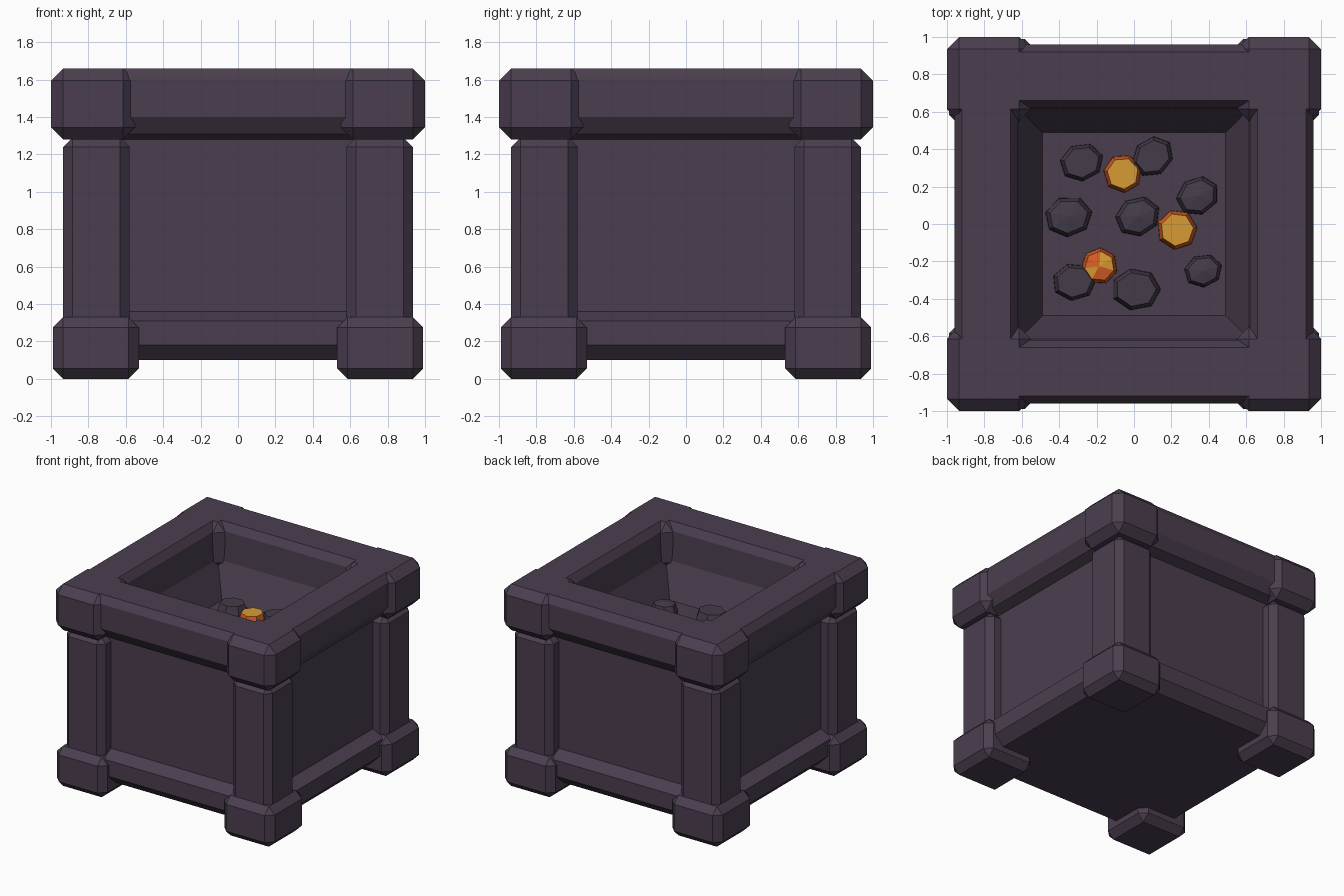
import bpy, bmesh, math

old = bpy.data.objects.get("Cube")
if old:
    bpy.data.objects.remove(old)


def material(name, rgb):
    m = bpy.data.materials.new(name)
    m.use_nodes = True
    m.diffuse_color = (*rgb, 1)
    node = next(n for n in m.node_tree.nodes if n.type == 'BSDF_PRINCIPLED')
    node.inputs["Base Color"].default_value = (*rgb, 1)
    return m


stone = material("dark purple stone", (0.070, 0.048, 0.078))
charcoal = material("charcoal", (0.060, 0.046, 0.068))
ember_red = material("ember red orange", (0.68, 0.115, 0.02))
ember_gold = material("ember gold", (0.68, 0.33, 0.035))


def make_object(name, bm, *mats):
    bmesh.ops.recalc_face_normals(bm, faces=bm.faces)
    mesh = bpy.data.meshes.new(name)
    bm.to_mesh(mesh)
    bm.free()
    for m in mats:
        mesh.materials.append(m)
    obj = bpy.data.objects.new(name, mesh)
    bpy.context.collection.objects.link(obj)
    return obj


def ring_solid(profile, sides, turn=0.0, apex=None):
    """Stack polygon rings of (radius, z), closed at both ends, optionally peaked."""
    bm = bmesh.new()
    rings = []
    for r, z in profile:
        angles = [turn + math.tau * i / sides for i in range(sides)]
        rings.append([bm.verts.new((r * math.cos(a), r * math.sin(a), z)) for a in angles])
    for a, b in zip(rings, rings[1:]):
        for i in range(sides):
            j = (i + 1) % sides
            bm.faces.new((a[i], a[j], b[j], b[i]))
    bm.faces.new(rings[0])
    if apex is None:
        bm.faces.new(rings[-1])
    else:
        tip = bm.verts.new((0, 0, apex))
        for i in range(sides):
            bm.faces.new((rings[-1][i], rings[-1][(i + 1) % sides], tip))
    return bm


# Square vessel: underside, base rail, panels, top rail, inner walls and floor
profile = [(0.84, 0.10), (0.92, 0.18), (0.92, 0.31), (0.82, 0.36),
           (0.82, 1.28), (0.90, 1.31), (0.96, 1.40), (0.96, 1.60), (0.92, 1.66),
           (0.66, 1.66), (0.62, 1.60), (0.61, 1.36), (0.49, 1.10)]
profile = [(h * math.sqrt(2), z) for h, z in profile]
make_object("vessel_body", ring_solid(profile, 4, math.pi / 4), stone)


# Chamfered blocks at the four corners
def corner_block(name, sx, sy, inner, outer, low, high, chamfer):
    bm = bmesh.new()
    bmesh.ops.create_cube(bm, size=1)
    mid, width = (inner + outer) / 2, outer - inner
    for v in bm.verts:
        v.co.x = sx * mid + v.co.x * width
        v.co.y = sy * mid + v.co.y * width
        v.co.z = (low + high) / 2 + v.co.z * (high - low)
    obj = make_object(name, bm, stone)
    bevel = obj.modifiers.new("chamfer", 'BEVEL')
    bevel.width = chamfer
    bevel.segments = 1


for sx, side in ((1, "left"), (-1, "right")):
    for sy, end in ((-1, "front"), (1, "back")):
        where = f"{end}_{side}"
        corner_block("foot_" + where, sx, sy, 0.53, 0.99, 0.0, 0.33, 0.055)
        corner_block("column_" + where, sx, sy, 0.58, 0.935, 0.25, 1.29, 0.05)
        corner_block("cap_" + where, sx, sy, 0.55, 1.0, 1.28, 1.66, 0.065)


# Seven-sided lumps resting on the floor
def lump(name, x, y, r, turn, peaked, stretch, mats):
    bm = ring_solid([(r, 1.08), (r * 0.97, 1.14), (r * 0.80, 1.20)], 7, 0,
                    1.215 if peaked else None)
    for v in bm.verts:
        v.co.y *= stretch
    obj = make_object(name, bm, *mats)
    obj.location = (x, y, 0)
    obj.rotation_euler.z = turn
    return obj


coals = [(-0.28, 0.33, 0.12, 0.3, False), (0.10, 0.36, 0.12, 0.7, False),
         (0.34, 0.15, 0.12, 0.5, True), (-0.35, 0.04, 0.13, 0.2, True),
         (0.02, 0.04, 0.125, 0.4, True), (-0.32, -0.31, 0.12, 0.1, False),
         (0.01, -0.35, 0.135, 0.0, False), (0.37, -0.25, 0.105, 0.3, True)]
for i, (x, y, r, turn, peaked) in enumerate(coals, 1):
    lump(f"coal_{i}", x, y, r, turn, peaked, 0.85, [charcoal])

# Glowing embers: red sides with gold tops, the peaked one partly gold
embers = [(-0.06, 0.27, 0.105, 0.3, False), (0.23, -0.03, 0.11, 0.1, False),
          (-0.185, -0.225, 0.10, 0.6, True)]
for i, (x, y, r, turn, peaked) in enumerate(embers, 1):
    obj = lump(f"ember_{i}", x, y, r, turn, peaked, 1.0, [ember_red, ember_gold])
    for p in obj.data.polygons:
        if p.normal.z > 0.8 and (not peaked or p.index % 3 == 0):
            p.material_index = 1
